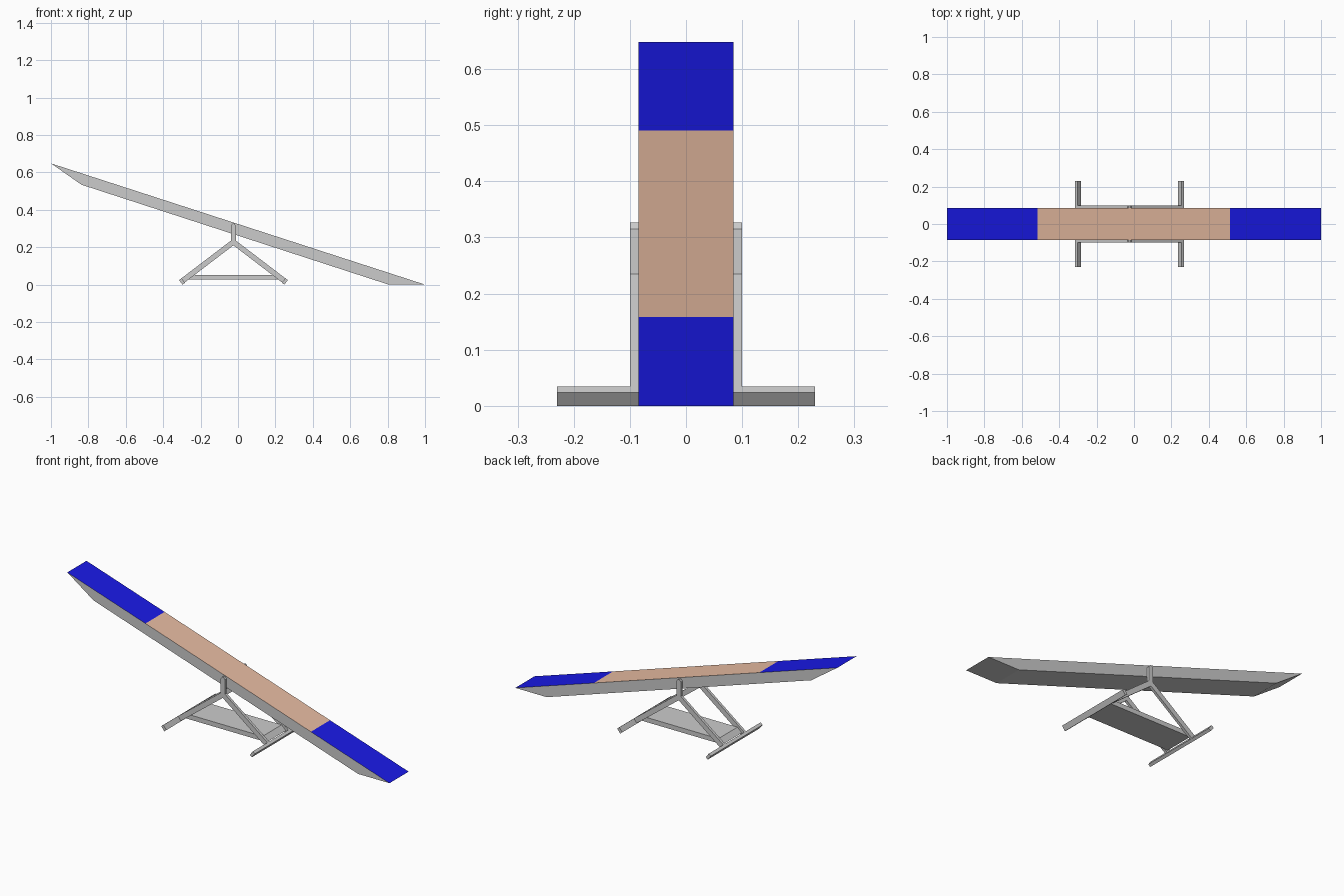
import bpy, bmesh

if "Cube" in bpy.data.objects:
    bpy.data.objects.remove(bpy.data.objects["Cube"])

CX = -0.0245  # pivot line of the stand


def extrude_profile(name, pts, y0, y1):
    """Solid made from an xz outline swept from y0 to y1."""
    bm = bmesh.new()
    face = bm.faces.new([bm.verts.new((x, y0, z)) for x, z in pts])
    ext = bmesh.ops.extrude_face_region(bm, geom=[face])
    for v in ext["geom"]:
        if isinstance(v, bmesh.types.BMVert):
            v.co.y = y1
    bmesh.ops.recalc_face_normals(bm, faces=bm.faces)
    me = bpy.data.meshes.new(name)
    bm.to_mesh(me)
    bm.free()
    ob = bpy.data.objects.new(name, me)
    bpy.context.collection.objects.link(ob)
    return ob


def material(name, color):
    m = bpy.data.materials.new(name)
    m.diffuse_color = color
    m.use_nodes = True
    m.node_tree.nodes["Principled BSDF"].inputs["Base Color"].default_value = m.diffuse_color
    return m


def mirrored(half):
    """Complete a right-half outline across the pivot line."""
    left = [(-x, z) for x, z in reversed(half) if x > 0]
    return [(CX + x, z) for x, z in half + left]


# Tilted plank with a central panel and two seat ends
plank = extrude_profile("plank", [
    (-1, 0.648), (-0.837, 0.534), (0.805, 0), (1, 0),
    (0.512, 0.158), (-0.515, 0.491)], -0.085, 0.085)
grey = material("plank_grey", (0.8, 0.8, 0.8, 1))
blue = material("seat_blue", (0.01, 0.01, 0.8, 1))
tan = material("panel_tan", (0.8, 0.5, 0.36, 1))
for m in (grey, blue, tan):
    plank.data.materials.append(m)
for p in plank.data.polygons:
    if p.normal.z > 0.5:
        p.material_index = 2 if abs(p.center.x) < 0.4 else 1

# Side frames: pointed post splitting into two legs
frame = mirrored([
    (0, 0.210), (0.2735, 0.0015), (0.2905, 0.024),
    (0.0135, 0.235), (0.0135, 0.315), (0.004, 0.327)])
for side, s in (("front", -1), ("back", 1)):
    extrude_profile(side + "_frame", frame, s * 0.085, s * 0.1)

# Foot bars across the leg ends
foot = [(0.2723, 0), (0.2905, 0.024), (0.2773, 0.034), (0.2591, 0.010)]
for side, s in (("left", -1), ("right", 1)):
    extrude_profile(side + "_foot", [(CX + s * x, z) for x, z in foot], -0.23, 0.23)

# Base plate between the frames
extrude_profile("base_plate", mirrored([(0.262, 0.026), (0.236, 0.052)]), -0.085, 0.085)
